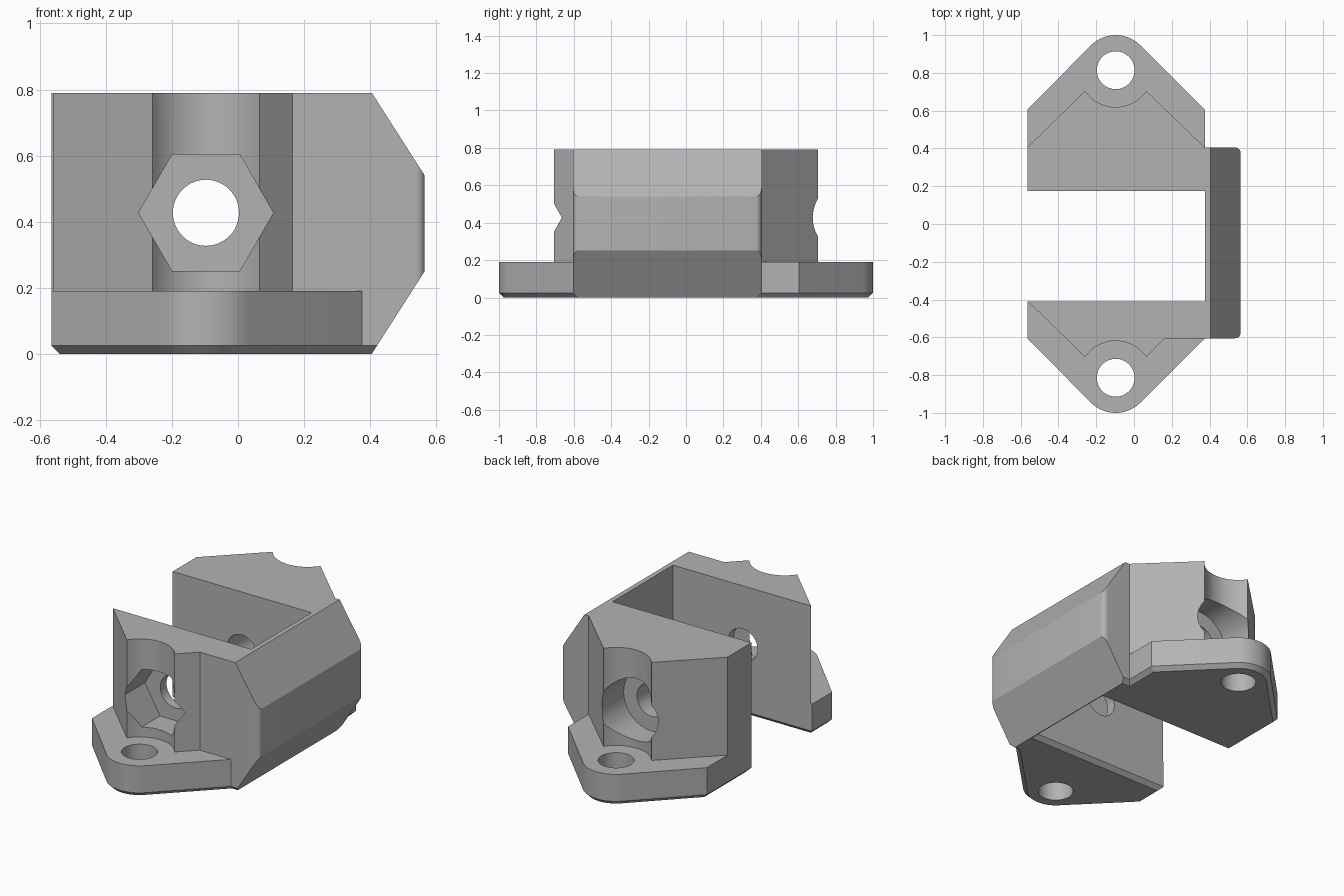
import bpy, bmesh, math
from mathutils import Vector

cube = bpy.data.objects.get("Cube")
if cube:
    bpy.data.objects.remove(cube, do_unlink=True)

grey = bpy.data.materials.new("plain grey")
grey.use_nodes = True
colour = (0.45, 0.45, 0.45, 1)
grey.diffuse_color = colour
grey.node_tree.nodes["Principled BSDF"].inputs["Base Color"].default_value = colour


def arc(cx, cy, r, start, end, steps):
    angles = [math.radians(start + (end - start) * i / steps) for i in range(steps + 1)]
    return [(cx + r * math.cos(a), cy + r * math.sin(a)) for a in angles]


def inset(points, d):
    """Offset a counter-clockwise outline inwards with mitred corners."""
    out = []
    for i, p in enumerate(points):
        p = Vector(p)
        a = (p - Vector(points[i - 1])).normalized()
        b = (Vector(points[(i + 1) % len(points)]) - p).normalized()
        na, nb = Vector((-a.y, a.x)), Vector((-b.y, b.x))
        out.append(tuple(p + (na + nb) * d / (1 + na.dot(nb))))
    return out


def prism(name, points, lo, hi, axis="z", chamfer=0):
    """Extrude an outline, with an optional chamfer around the low end."""
    layers = [(points, lo + chamfer), (points, hi)]
    if chamfer:
        layers.insert(0, (inset(points, chamfer), lo))
    bm = bmesh.new()
    rings = [[bm.verts.new((u, v, w) if axis == "z" else (u, w, v)) for u, v in pts]
             for pts, w in layers]
    bm.faces.new(rings[0])
    bm.faces.new(rings[-1])
    n = len(points)
    for r, s in zip(rings, rings[1:]):
        for i in range(n):
            bm.faces.new((r[i], r[(i + 1) % n], s[(i + 1) % n], s[i]))
    bmesh.ops.recalc_face_normals(bm, faces=bm.faces)
    mesh = bpy.data.meshes.new(name)
    bm.to_mesh(mesh)
    bm.free()
    mesh.materials.append(grey)
    obj = bpy.data.objects.new(name, mesh)
    bpy.context.collection.objects.link(obj)
    return obj


def combine(target, other, operation):
    mod = target.modifiers.new(operation.lower(), "BOOLEAN")
    mod.operation, mod.object, mod.solver = operation, other, "EXACT"
    bpy.context.view_layer.objects.active = target
    bpy.ops.object.modifier_apply(modifier=mod.name)
    bpy.data.objects.remove(other, do_unlink=True)


# Shared measurements
LEFT, RIGHT, OUTER = -0.565, 0.375, 0.565
FRONT, BACK = -0.605, 0.405
HOLE_X, HOLE_Y, BORE_Z = -0.097, 0.814, 0.427
TOP, BASE_TOP = 0.79, 0.19

# Outline pieces used by both levels
pocket = [(LEFT, 0.175), (RIGHT, 0.175), (RIGHT, -0.41)]
wall = (arc(OUTER - 0.03, FRONT + 0.03, 0.03, -90, 0, 5)
        + arc(OUTER - 0.03, BACK - 0.03, 0.03, 0, 90, 5) + [(RIGHT, BACK)])

# Base with rounded mounting ears and chamfered underside
base_outline = (pocket + [(LEFT, -0.41), (LEFT, FRONT)]
                + arc(HOLE_X, -HOLE_Y, 0.186, 225, 315, 16) + [(RIGHT, FRONT)]
                + wall + [(RIGHT, -FRONT)]
                + arc(HOLE_X, HOLE_Y, 0.186, 45, 135, 16) + [(LEFT, -FRONT)])
body = prism("bracket_body", base_outline, 0, BASE_TOP, chamfer=0.025)

# Upper clamp blocks with screwdriver reliefs above the ears
upper_outline = (pocket + [(-0.56, -0.41)]
                 + arc(HOLE_X, -HOLE_Y, 0.195, 146, 34, 24) + [(0.165, FRONT)]
                 + wall + arc(HOLE_X, HOLE_Y, 0.195, -34, -146, 24) + [(LEFT, BACK)])
combine(body, prism("upper_blocks", upper_outline, BASE_TOP, TOP), "UNION")

# Sloped faces along the outer wall
side_profile = [(-0.7, -0.1), (0.341, -0.1), (0.6, 0.305), (0.6, 0.485), (0.341, 0.89), (-0.7, 0.89)]
combine(body, prism("side_profile", side_profile, -1.2, 1.2, "y"), "INTERSECT")

# Mounting holes
for y in (-HOLE_Y, HOLE_Y):
    combine(body, prism("mounting_hole", arc(HOLE_X, y, 0.1, 0, 352.5, 47), -0.1, 0.3), "DIFFERENCE")

# Cross bolt hole, nut recess at the front, bolt head recess at the back
for name, r, last, steps, lo, hi in (("bolt_hole", 0.1, 352.5, 47, -1.2, 1.2),
                                     ("nut_recess", 0.204, 300, 5, -1.2, -0.47),
                                     ("head_recess", 0.19, 352.5, 47, 0.47, 1.2)):
    combine(body, prism(name, arc(HOLE_X, BORE_Z, r, 0, last, steps), lo, hi, "y"), "DIFFERENCE")

bpy.ops.object.select_all(action="DESELECT")
body.select_set(True)
bpy.context.view_layer.objects.active = body
bpy.ops.object.shade_smooth_by_angle(angle=math.radians(25))
